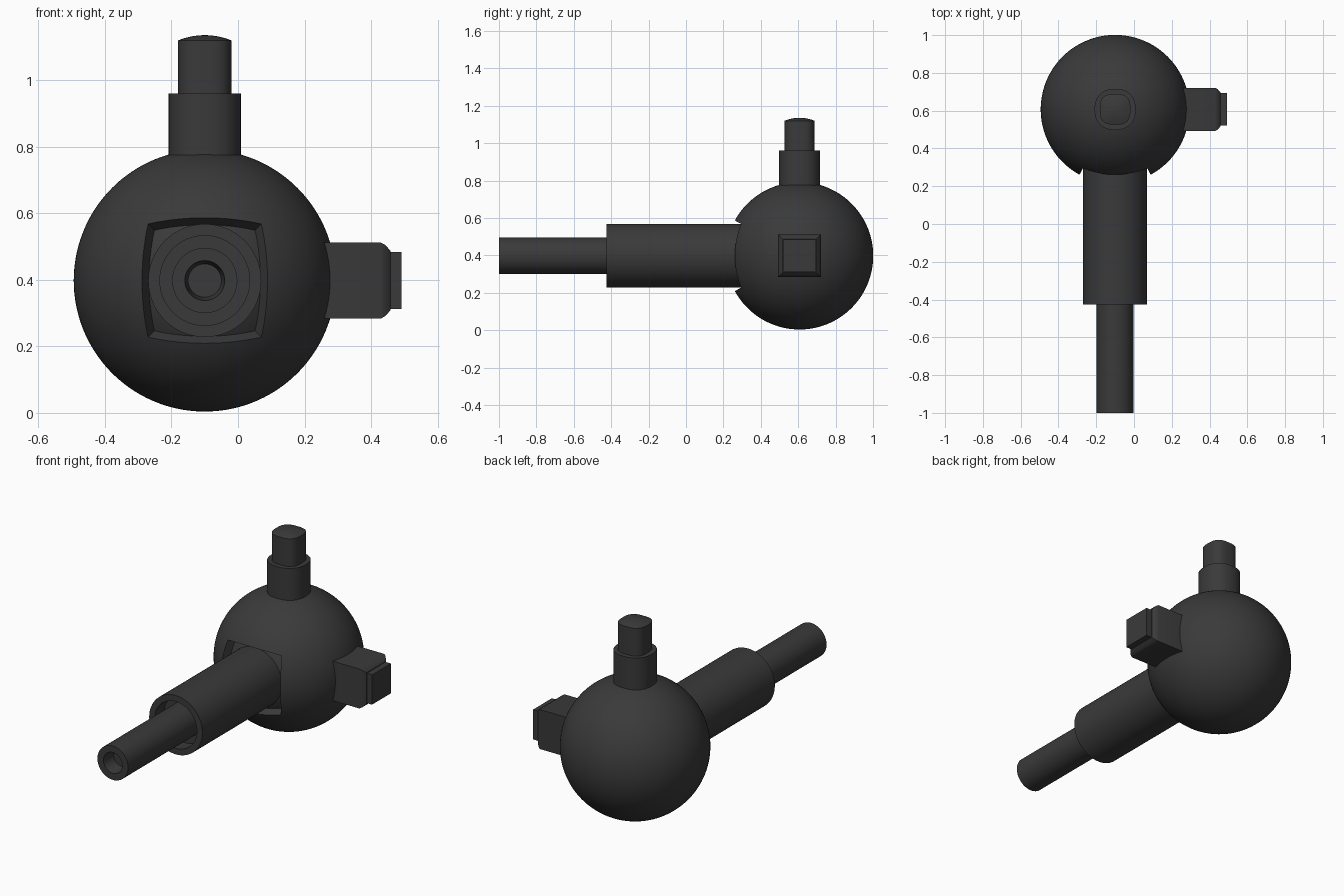
import bpy, bmesh, math
from mathutils import Vector

if "Cube" in bpy.data.objects:
    bpy.data.objects.remove(bpy.data.objects["Cube"])

CX, CY, CZ, R = -0.1, 0.607, 0.398, 0.394   # ball centre and radius

dark = bpy.data.materials.new("dark grey")
dark.diffuse_color = (0.042, 0.042, 0.042, 1)
dark.use_nodes = True
dark.node_tree.nodes["Principled BSDF"].inputs["Base Color"].default_value = dark.diffuse_color


def finish(bm, name, angle=30):
    bmesh.ops.recalc_face_normals(bm, faces=bm.faces)
    me = bpy.data.meshes.new(name)
    bm.to_mesh(me)
    bm.free()
    me.materials.append(dark)
    ob = bpy.data.objects.new(name, me)
    bpy.context.collection.objects.link(ob)
    bpy.ops.object.select_all(action='DESELECT')
    ob.select_set(True)
    bpy.context.view_layer.objects.active = ob
    bpy.ops.object.shade_smooth_by_angle(angle=math.radians(angle))
    return ob


def loft(name, sections, cap_ends=True):
    """Skin a list of equal-length point rings."""
    bm = bmesh.new()
    rings = [[bm.verts.new(p) for p in s] for s in sections]
    n = len(rings[0])
    for a, b in zip(rings, rings[1:]):
        for i in range(n):
            j = (i + 1) % n
            bm.faces.new((a[i], a[j], b[j], b[i]))
    if cap_ends:
        bm.faces.new(rings[0])
        bm.faces.new(rings[-1])
    return finish(bm, name)


# Ball: cube projected to a sphere, with a square recess pushed in at the front
bm = bmesh.new()
bmesh.ops.create_cube(bm, size=2)
bmesh.ops.subdivide_edges(bm, edges=bm.edges[:], cuts=43, use_grid_fill=True)
K = 12.01 / 22
patch = [f for f in bm.faces if f.normal.y < -0.9
         and all(abs(v.co.x) < K and abs(v.co.z) < K for v in f.verts)]
for v in bm.verts:
    v.co = v.co.normalized() * R
ext = bmesh.ops.extrude_face_region(bm, geom=patch)
for g in ext["geom"]:
    if isinstance(g, bmesh.types.BMVert):
        g.co *= 0.35 / R
bmesh.ops.delete(bm, geom=[f for f in patch if f.is_valid], context='FACES')
bmesh.ops.translate(bm, verts=bm.verts, vec=(CX, CY, CZ))
finish(bm, "ball_body")

# Stepped barrel: one turned profile (radius, y), hollow at both steps
profile = [(0.17, 0.36), (0.17, -0.425), (0.135, -0.425), (0.135, -0.34),
           (0.098, -0.34), (0.098, -1.0), (0.06, -1.0), (0.05, -0.92)]
N = 64
loft("barrel", [[(CX + r * math.cos(t * math.tau / N), y, CZ + r * math.sin(t * math.tau / N))
                 for t in range(N)] for r, y in profile])


# Top post: rounded-square sections, the upper one domed
def rounded(r, p, z):
    pts = []
    for i in range(48):
        c, s = math.cos(i * math.tau / 48), math.sin(i * math.tau / 48)
        k = r / (abs(c) ** p + abs(s) ** p) ** (1 / p)
        pts.append((CX + c * k, CY + s * k, z))
    return pts


loft("post_base", [rounded(0.109, 2.3, 0.7), rounded(0.109, 2.3, 0.96)])
loft("post_tip", [rounded(0.081, 2.9, 0.9), rounded(0.081, 2.9, 1.12)]
     + [rounded(0.081 * f, 2.9, 1.12 + 0.016 * (1 - f * f)) for f in (0.75, 0.5, 0.25, 0.02)])


# Side block: square sections along x, chamfered, then a smaller plug
def square(h, x):
    return [(x, CY + a * h, CZ + b * h) for a, b in ((-1, -1), (1, -1), (1, 1), (-1, 1))]


loft("side_block", [square(h, x) for h, x in
                    ((0.114, 0.2), (0.114, 0.43), (0.107, 0.443), (0.09, 0.458))])
loft("side_plug", [square(0.086, 0.4), square(0.086, 0.492)])
